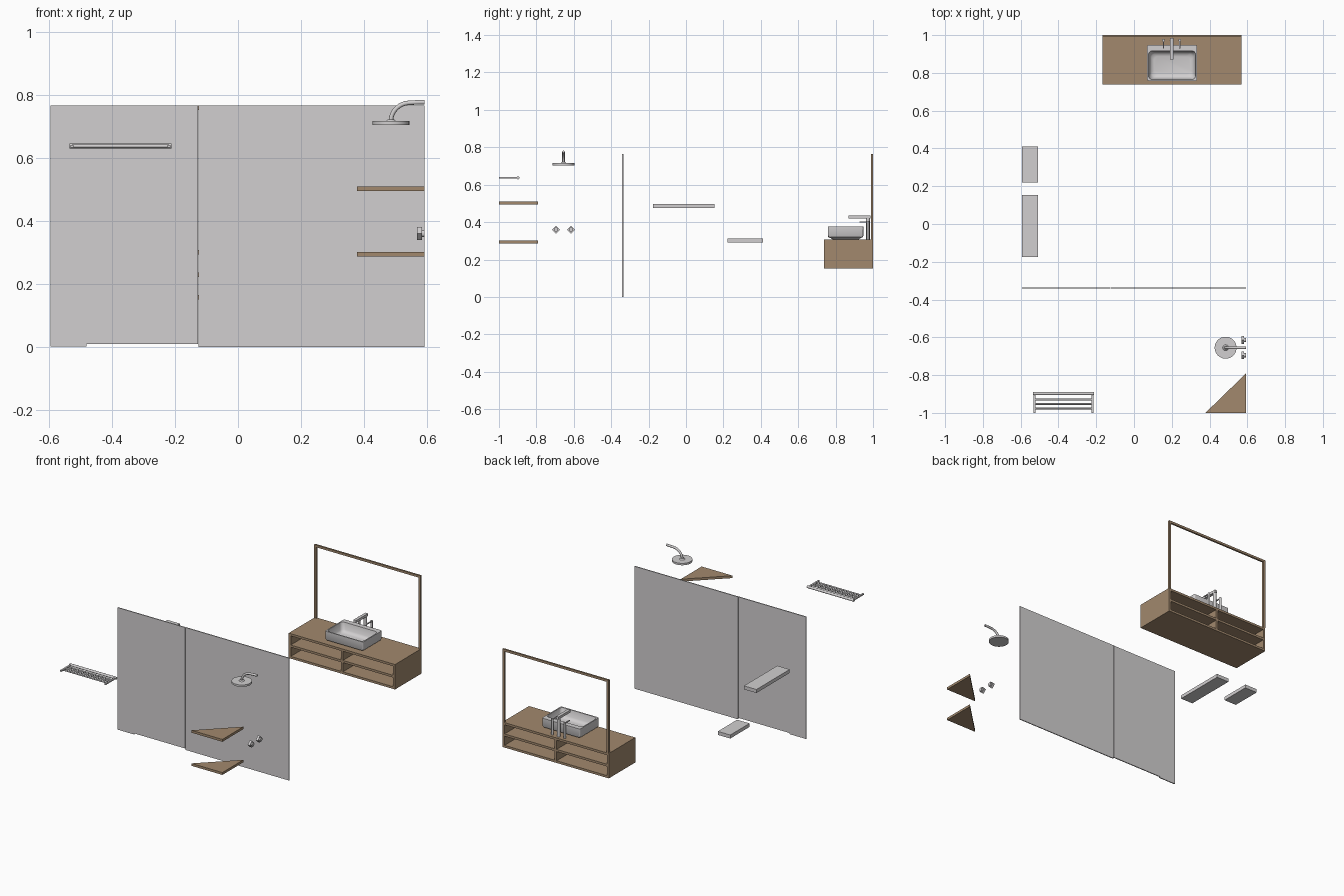
import bpy, bmesh, math
from mathutils import Vector, Matrix

if "Cube" in bpy.data.objects:
    bpy.data.objects.remove(bpy.data.objects["Cube"])


def material(name, rgb):
    m = bpy.data.materials.new(name)
    m.diffuse_color = (*rgb, 1)
    m.use_nodes = True
    m.node_tree.nodes["Principled BSDF"].inputs["Base Color"].default_value = m.diffuse_color
    return m


GRAY = material("light gray", (0.64, 0.625, 0.63))
WOOD = material("brown wood", (0.36, 0.25, 0.155))


def finish(name, bm, mat, smooth=False):
    bmesh.ops.recalc_face_normals(bm, faces=bm.faces)
    me = bpy.data.meshes.new(name)
    bm.to_mesh(me)
    bm.free()
    me.materials.append(mat)
    ob = bpy.data.objects.new(name, me)
    bpy.context.collection.objects.link(ob)
    if smooth:
        bpy.ops.object.select_all(action='DESELECT')
        ob.select_set(True)
        bpy.context.view_layer.objects.active = ob
        bpy.ops.object.shade_smooth_by_angle(angle=math.radians(35))
    return ob


def add_box(bm, x0, x1, y0, y1, z0, z1):
    mat = Matrix.Translation(((x0 + x1) / 2, (y0 + y1) / 2, (z0 + z1) / 2))
    mat = mat @ Matrix.Diagonal((x1 - x0, y1 - y0, z1 - z0, 1))
    bmesh.ops.create_cube(bm, size=1, matrix=mat)


def boxes(name, mat, *specs):
    bm = bmesh.new()
    for s in specs:
        add_box(bm, *s)
    return finish(name, bm, mat)


def add_rod(bm, a, b, r, sides=20, r2=None):
    a, b = Vector(a), Vector(b)
    d = b - a
    mat = Matrix.Translation((a + b) / 2) @ d.to_track_quat('Z', 'Y').to_matrix().to_4x4()
    bmesh.ops.create_cone(bm, cap_ends=True, segments=sides, radius1=r,
                          radius2=r if r2 is None else r2, depth=d.length, matrix=mat)


def prism(name, mat, pts, z0, z1):
    bm = bmesh.new()
    f = bm.faces.new([bm.verts.new((x, y, z0)) for x, y in pts])
    g = bmesh.ops.extrude_face_region(bm, geom=[f])
    bmesh.ops.translate(bm, vec=(0, 0, z1 - z0),
                        verts=[v for v in g["geom"] if isinstance(v, bmesh.types.BMVert)])
    return finish(name, bm, mat)


def rounded_loop(bm, x0, x1, y0, y1, z, r, n=6):
    verts = []
    corners = [(x1 - r, y1 - r), (x0 + r, y1 - r), (x0 + r, y0 + r), (x1 - r, y0 + r)]
    for k, (cx, cy) in enumerate(corners):
        for i in range(n + 1):
            t = math.pi / 2 * (k + i / n)
            verts.append(bm.verts.new((cx + r * math.cos(t), cy + r * math.sin(t), z)))
    return verts


# Glass shower screen: two fixed panes and a door raised off the floor
GY0, GY1 = -0.342, -0.336
boxes("glass_left_pane", GRAY, (-0.594, -0.48, GY0, GY1, 0.002, 0.765))
boxes("glass_door", GRAY, (-0.48, -0.127, GY0, GY1, 0.009, 0.765))
boxes("glass_right_pane", GRAY, (-0.125, 0.592, GY0 + 0.001, GY1 + 0.001, 0, 0.765))

# Triangular corner shelves
for name, z in (("lower_corner_shelf", 0.287), ("upper_corner_shelf", 0.494)):
    prism(name, WOOD, [(0.592, -1), (0.592, -0.792), (0.378, -1)], z, z + 0.015)

# Box shelves on the left wall
boxes("long_wall_shelf", GRAY, (-0.594, -0.508, -0.176, 0.153, 0.476, 0.498))
boxes("short_wall_shelf", GRAY, (-0.594, -0.508, 0.221, 0.411, 0.29, 0.312))

# Shower head disc
bm = bmesh.new()
SX, SY = 0.485, -0.655
add_rod(bm, (SX, SY, 0.704), (SX, SY, 0.716), 0.058, 40)
add_rod(bm, (SX, SY, 0.716), (SX, SY, 0.722), 0.016, 24, 0.009)
finish("shower_head", bm, GRAY, True)

# Curved shower arm, swept along a bezier path
cu = bpy.data.curves.new("shower_arm", 'CURVE')
cu.dimensions = '3D'
cu.bevel_depth, cu.bevel_resolution, cu.use_fill_caps = 0.007, 4, True
cu.resolution_u = 12
sp = cu.splines.new('BEZIER')
sp.bezier_points.add(2)
path = [((SX, SY, 0.718), (0, 0, 0.028)), ((0.54, SY, 0.774), (0.03, 0, 0.002)),
        ((0.592, SY, 0.776), (0.015, 0, 0))]
for p, (co, h) in zip(sp.bezier_points, path):
    p.co = co
    p.handle_left, p.handle_right = Vector(co) - Vector(h), Vector(co) + Vector(h)
cu.materials.append(GRAY)
bpy.context.collection.objects.link(bpy.data.objects.new("shower_arm", cu))

# Diamond-shaped shower knobs
for i, y in enumerate((-0.695, -0.615)):
    bm = bmesh.new()
    add_rod(bm, (0.582, y, 0.36), (0.592, y, 0.36), 0.011, 16)
    c = [(0, 0.021), (0.021, 0), (0, -0.021), (-0.021, 0)]
    f = bm.faces.new([bm.verts.new((0.568, y + a, 0.36 + b)) for a, b in c])
    g = bmesh.ops.extrude_face_region(bm, geom=[f])
    bmesh.ops.translate(bm, vec=(0.015, 0, 0),
                        verts=[v for v in g["geom"] if isinstance(v, bmesh.types.BMVert)])
    finish(f"shower_knob_{i + 1}", bm, GRAY)

# Towel rack: front rail, thin slats and two side arms
bm = bmesh.new()
add_rod(bm, (-0.534, -0.898, 0.637), (-0.211, -0.898, 0.637), 0.008)
for y in (-0.930, -0.953, -0.977):
    add_rod(bm, (-0.526, y, 0.637), (-0.219, y, 0.637), 0.005, 12)
for x in (-0.526, -0.219):
    add_box(bm, x - 0.005, x + 0.005, -1, -0.898, 0.633, 0.641)
finish("towel_rack", bm, GRAY, True)

# Vanity: open box with a mid shelf and a centre divider
VX0, VX1, VY0, VY1, VZ0, VZ1, T = -0.166, 0.569, 0.738, 0.999, 0.151, 0.307, 0.014
VC = (VX0 + VX1) / 2
boxes("vanity_cabinet", WOOD,
      (VX0, VX1, VY0, VY1, VZ1 - T, VZ1),
      (VX0, VX1, VY0, VY1, VZ0, VZ0 + T),
      (VX0, VX0 + T, VY0, VY1, VZ0 + T, VZ1 - T),
      (VX1 - T, VX1, VY0, VY1, VZ0 + T, VZ1 - T),
      (VC - T / 2, VC + T / 2, VY0, VY1, VZ0 + T, VZ1 - T),
      (VX0 + T, VC - T / 2, VY0, VY1, 0.222, 0.222 + T),
      (VC + T / 2, VX1 - T, VY0, VY1, 0.222, 0.222 + T))

# Mirror frame standing on the back edge of the vanity
boxes("mirror_frame", WOOD,
      (VX0, VX0 + T, 0.989, 1, VZ1, 0.765),
      (VX1 - T, VX1, 0.989, 1, VZ1, 0.765),
      (VX0 + T, VX1 - T, 0.989, 1, 0.765 - T, 0.765))

# Wash basin: lofted outer wall, rim and sloped rounded bowl
bm = bmesh.new()
X0, X1, Y0, Y1 = 0.07, 0.333, 0.758, 0.948
loops = []
for inset, z, r in ((0.026, 0.307, 0.02), (0.018, 0.313, 0.02), (0.003, 0.32, 0.012),
                    (0, 0.326, 0.008), (0, 0.376, 0.008)):
    loops.append(rounded_loop(bm, X0 + inset, X1 - inset, Y0 + inset, Y1 - inset, z, r))
for inset, z, r in ((0.007, 0.376, 0.02), (0.014, 0.335, 0.022), (0.022, 0.324, 0.024),
                    (0.036, 0.319, 0.022)):
    loops.append(rounded_loop(bm, X0 + inset, X1 - inset, Y0 + inset, Y1 - 0.024 - inset, z, r))
for a, b in zip(loops, loops[1:]):
    for i in range(len(a)):
        j = (i + 1) % len(a)
        bm.faces.new((a[i], a[j], b[j], b[i]))
bm.faces.new(loops[0])
bm.faces.new(loops[-1])
finish("wash_basin", bm, GRAY, True)

# Tap: column with a flat spout
FX, FY = 0.199, 0.973
bm = bmesh.new()
add_rod(bm, (FX, FY, VZ1), (FX, FY, 0.42), 0.01)
add_box(bm, FX - 0.009, FX + 0.009, 0.87, 0.986, 0.419, 0.435)
finish("tap_spout", bm, GRAY, True)

# Tap handles, mirrored either side of the spout
for name, s in (("left_tap_handle", -1), ("right_tap_handle", 1)):
    bm = bmesh.new()
    x = FX + s * 0.043
    add_rod(bm, (x, FY, VZ1), (x, FY, 0.405), 0.007)
    add_box(bm, x - 0.003, x + 0.003, 0.928, FY, 0.397, 0.403)
    finish(name, bm, GRAY, True)
